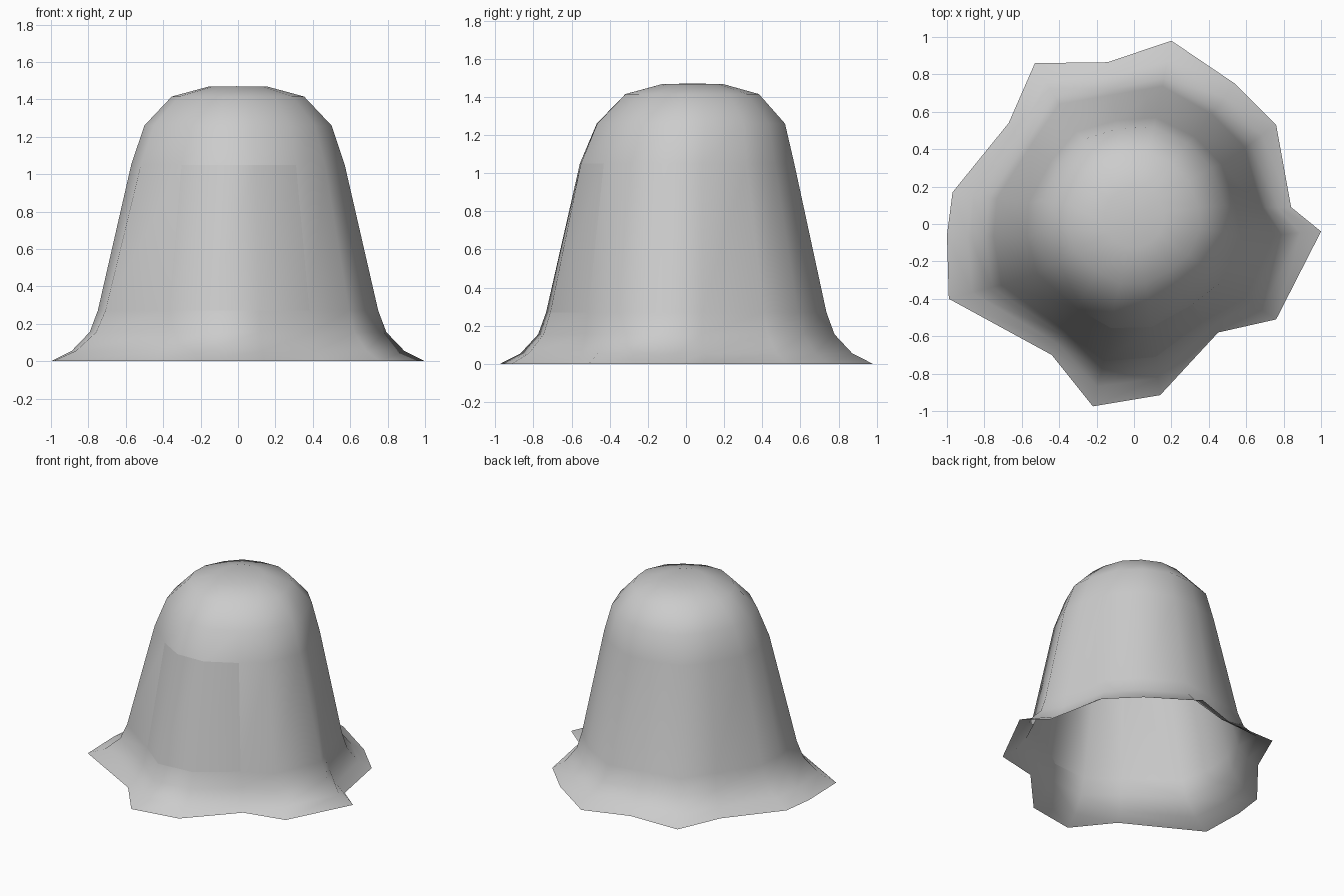
import bpy
import bmesh
from math import atan2, hypot, cos, sin, radians, pi

default = bpy.data.objects.get("Cube")
if default:
    bpy.data.objects.remove(default, do_unlink=True)


def make_material(name, rgb):
    mat = bpy.data.materials.new(name)
    mat.use_nodes = True
    color = (*rgb, 1.0)
    mat.diffuse_color = color
    mat.node_tree.nodes["Principled BSDF"].inputs["Base Color"].default_value = color
    return mat


grey = make_material("plain grey", (0.6, 0.6, 0.6))

# Ragged hem outline, counter-clockwise from the left side
hem = [(1.0, -0.04), (0.84, 0.09), (0.76, 0.53), (0.54, 0.75),
       (0.2, 0.98), (-0.14, 0.865), (-0.53, 0.86), (-0.67, 0.54),
       (-0.97, 0.17), (-1.0, -0.06), (-0.99, -0.4), (-0.44, -0.7),
       (-0.22, -0.975), (0.14, -0.915), (0.45, -0.58), (0.76, -0.51)]
count = len(hem)

# Rings: height, base radius, how much the folds show, evenness of angles, y shift
rings = [(0.0, 1.0, 1.0, 0.0, 0.0),
         (0.055, 0.89, 0.75, 0.08, 0.0),
         (0.155, 0.795, 0.52, 0.18, 0.0),
         (0.27, 0.752, 0.42, 0.25, 0.0),
         (1.05, 0.575, 0.15, 0.5, 0.005),
         (1.26, 0.505, 0.1, 0.6, 0.025),
         (1.415, 0.358, 0.06, 0.7, 0.032),
         (1.468, 0.16, 0.0, 0.8, 0.035)]

# Draped cloth: rings of the hem shrinking and evening out toward the top
bm = bmesh.new()
grid = []
for z, radius, fold, even, shift in rings:
    row = []
    for i, (x, y) in enumerate(hem):
        regular = radians(-12) + i * 2 * pi / count
        angle = atan2(y, x)
        drift = (regular - angle + pi) % (2 * pi) - pi
        angle += drift * even
        r = radius + fold * (hypot(x, y) - 1)
        row.append(bm.verts.new((r * cos(angle), r * sin(angle) + shift, z)))
    grid.append(row)

panel_faces = []
for level in range(len(grid) - 1):
    low, high = grid[level], grid[level + 1]
    for i in range(count):
        j = (i + 1) % count
        face = bm.faces.new((low[i], low[j], high[j], high[i]))
        if level == 3 and 11 <= i <= 13:
            panel_faces.append(face)

# Crown closing the top; the bottom stays open
crown = bm.verts.new((-0.01, 0.035, 1.47))
for i in range(count):
    bm.faces.new((grid[-1][i], grid[-1][(i + 1) % count], crown))

# Front panel is cut free so that its border shades as a crisp edge
bmesh.ops.split(bm, geom=panel_faces)
for face in bm.faces:
    face.smooth = True

mesh = bpy.data.meshes.new("draped_cloth")
bm.to_mesh(mesh)
bm.free()
mesh.materials.append(grey)
cloth = bpy.data.objects.new("draped_cloth", mesh)
bpy.context.collection.objects.link(cloth)
